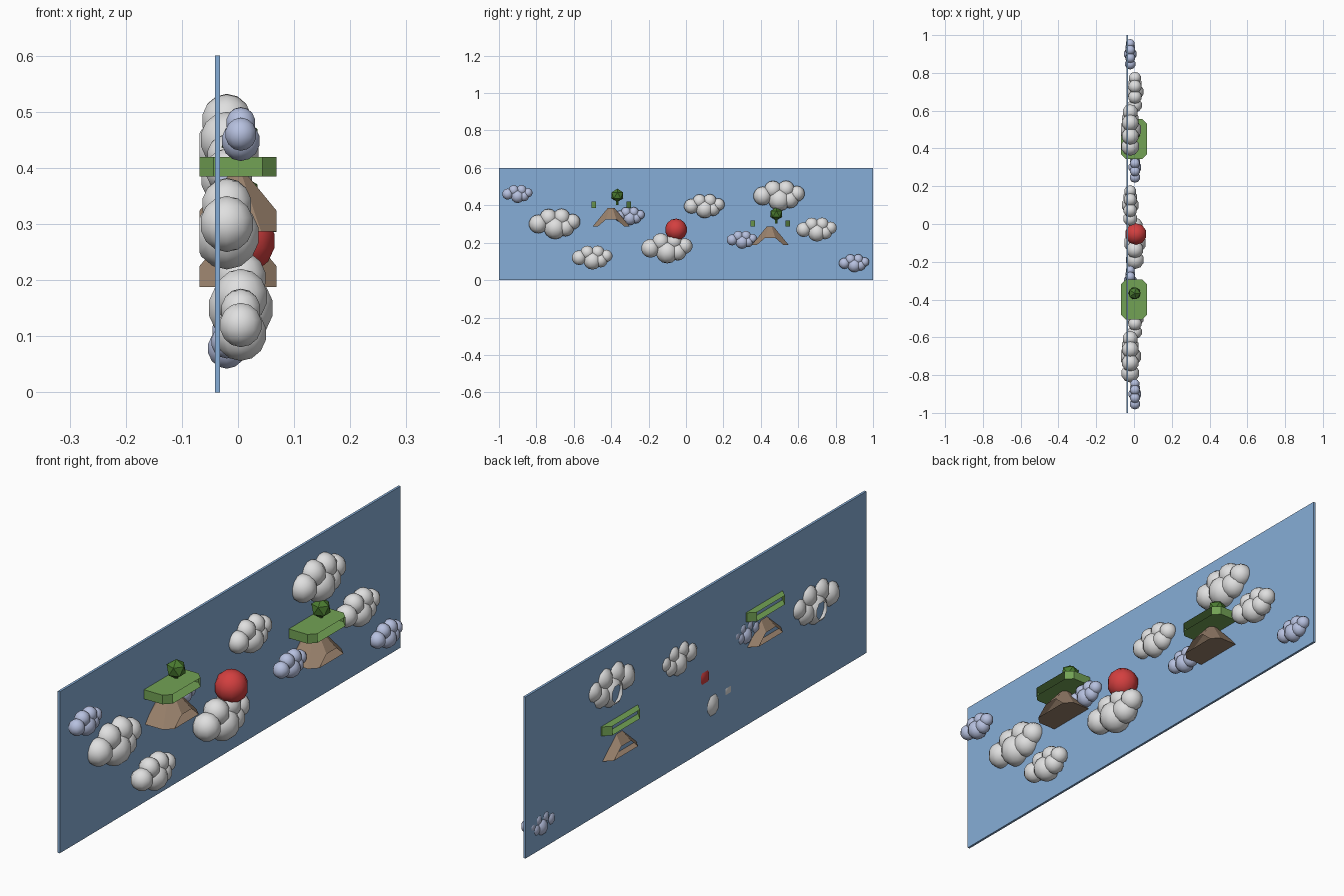
import bpy, bmesh, math
from mathutils import Matrix, Vector

cube = bpy.data.objects.get("Cube")
if cube:
    bpy.data.objects.remove(cube, do_unlink=True)

HALF_DEPTH = 0.069


def material(name, r, g, b):
    m = bpy.data.materials.new(name)
    m.use_nodes = True
    m.diffuse_color = (r, g, b, 1)
    m.node_tree.nodes["Principled BSDF"].inputs["Base Color"].default_value = (r, g, b, 1)
    return m


SKY = material("sky blue", 0.24, 0.42, 0.68)
WHITE = material("cloud white", 0.74, 0.74, 0.74)
PALE = material("pale blue cloud", 0.47, 0.53, 0.74)
RED = material("red", 0.65, 0.05, 0.05)
GRASS = material("grass green", 0.17, 0.36, 0.09)
LEAF = material("leaf green", 0.07, 0.2, 0.03)
ROCK = material("rock brown", 0.32, 0.22, 0.15)


def finish(bm, name, mat, smooth=False):
    # Trim to the display depth, leaving the cut sides open
    for side in (-1, 1):
        bmesh.ops.bisect_plane(bm, geom=bm.verts[:] + bm.edges[:] + bm.faces[:],
                               plane_co=(side * HALF_DEPTH, 0, 0),
                               plane_no=(side, 0, 0), clear_outer=True)
    mesh = bpy.data.meshes.new(name)
    bm.to_mesh(mesh)
    bm.free()
    mesh.materials.append(mat)
    ob = bpy.data.objects.new(name, mesh)
    bpy.context.collection.objects.link(ob)
    if smooth:
        bpy.ops.object.select_all(action='DESELECT')
        ob.select_set(True)
        bpy.context.view_layer.objects.active = ob
        bpy.ops.object.shade_smooth_by_angle(angle=math.radians(40))
    return ob


def add_ball(bm, centre, radius):
    bmesh.ops.create_uvsphere(bm, u_segments=10, v_segments=7, radius=radius,
                              matrix=Matrix.Translation(centre))


def frustum(name, mat, y, z0, z1, r0, r1, sides=8, x=0):
    bm = bmesh.new()
    turn = Matrix.Rotation(math.pi / sides, 4, 'Z')
    bmesh.ops.create_cone(bm, cap_ends=True, segments=sides, radius1=r0, radius2=r1,
                          depth=z1 - z0,
                          matrix=Matrix.Translation((x, y, (z0 + z1) / 2)) @ turn)
    return finish(bm, name, mat)


# Sky panel
bm = bmesh.new()
bmesh.ops.create_cube(bm, size=1, matrix=Matrix.Translation((-0.0365, 0, 0.3))
                      @ Matrix.Diagonal((0.009, 2, 0.6, 1)))
finish(bm, "sky_panel", SKY)

# Clouds: puffs as offset along y, offset in z, radius
PUFFS = [(0, -0.02, 0.061), (-0.09, 0, 0.05), (0.055, -0.018, 0.048),
         (0.093, 0.012, 0.042), (-0.035, 0.034, 0.047), (0.035, 0.036, 0.046)]
BACK, FORE = -0.02, 0.005
CLOUDS = {
    "large_cloud": (1, WHITE, [(BACK, -0.7, 0.3), (FORE, -0.1, 0.17), (BACK, 0.5, 0.45)]),
    "medium_cloud": (0.79, WHITE, [(FORE, -0.5, 0.12), (BACK, 0.1, 0.395), (FORE, 0.7, 0.27)]),
    "small_cloud": (0.59, PALE, [(FORE, -0.9, 0.46), (BACK, -0.3, 0.342),
                                 (FORE, 0.3, 0.215), (BACK, 0.9, 0.09)]),
}
for name, (scale, mat, places) in CLOUDS.items():
    for i, place in enumerate(places):
        bm = bmesh.new()
        for dy, dz, r in PUFFS:
            add_ball(bm, Vector(place) + Vector((0, dy, dz)) * scale, r * scale)
        finish(bm, f"{name}_{i + 1}", mat, smooth=True)

# Red ball
bm = bmesh.new()
add_ball(bm, (0.01, -0.053, 0.27), 0.059)
finish(bm, "red_ball", RED, smooth=True)

# Two islands: rock, grass slab and a tree
for i, (y, z) in enumerate([(-0.4, 0.385), (0.45, 0.286)], 1):
    frustum(f"island_rock_{i}", ROCK, y, z - 0.098, z, 0.107, 0.02)
    frustum(f"island_grass_{i}", GRASS, y, z, z + 0.034, 0.115, 0.115)
    frustum(f"tree_trunk_{i}", LEAF, y + 0.033, z + 0.017, z + 0.05, 0.007, 0.007, 6, 0.003)
    bm = bmesh.new()
    bmesh.ops.create_icosphere(bm, subdivisions=1, radius=0.036,
                               matrix=Matrix.Translation((0.003, y + 0.033, z + 0.068)))
    finish(bm, f"tree_crown_{i}", LEAF)
